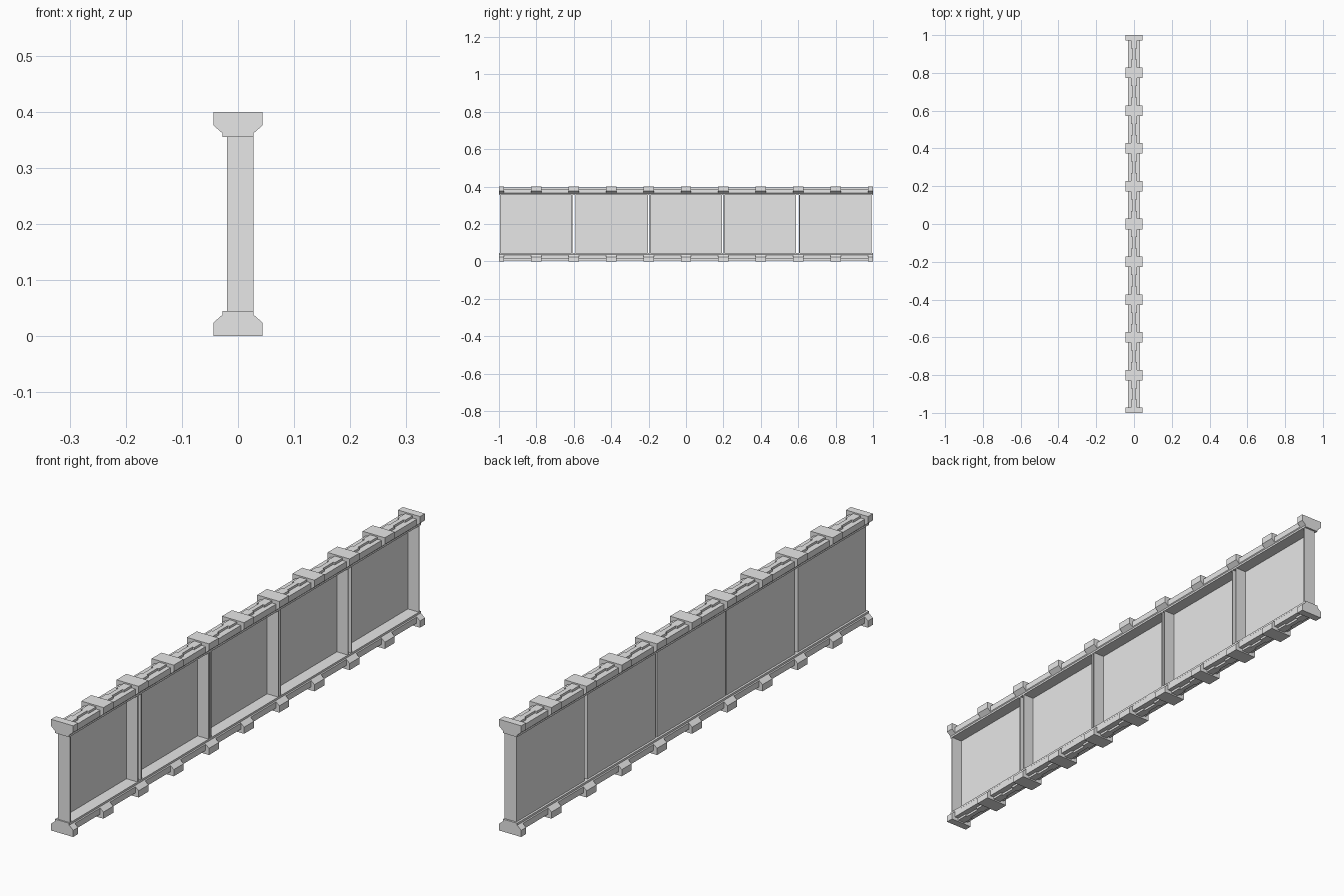
import bpy
import bmesh

if "Cube" in bpy.data.objects:
    bpy.data.objects.remove(bpy.data.objects["Cube"], do_unlink=True)

HEIGHT = 0.4

# One plain grey for the whole wall
grey = bpy.data.materials.new("plain grey")
grey.use_nodes = True
grey.diffuse_color = (0.8, 0.8, 0.8, 1)
grey.node_tree.nodes["Principled BSDF"].inputs["Base Color"].default_value = (0.8, 0.8, 0.8, 1)


def extrude_profile(name, points, start, end, vertical=False):
    """Extrude an x/z outline along y, or an x/y outline along z."""
    def place(a, b, t):
        return (a, b, t) if vertical else (a, t, b)

    bm = bmesh.new()
    rings = [[bm.verts.new(place(a, b, t)) for a, b in points] for t in (start, end)]
    bm.faces.new(rings[0])
    bm.faces.new(rings[1])
    for i in range(len(points)):
        j = (i + 1) % len(points)
        bm.faces.new((rings[0][i], rings[0][j], rings[1][j], rings[1][i]))
    bmesh.ops.recalc_face_normals(bm, faces=bm.faces)
    mesh = bpy.data.meshes.new(name)
    bm.to_mesh(mesh)
    bm.free()
    mesh.materials.append(grey)
    obj = bpy.data.objects.new(name, mesh)
    bpy.context.collection.objects.link(obj)
    return obj


def symmetric(half):
    """Close a right-hand outline with its reflection in x."""
    return half + [(-x, z) for x, z in reversed(half)]


def rail_part(name, half, start, end):
    """Make the part on the top rail and its flipped copy on the bottom rail."""
    outline = symmetric(half)
    extrude_profile("top_" + name, outline, start, end)
    extrude_profile("bottom_" + name, [(x, HEIGHT - z) for x, z in outline], start, end)


# Rails running the full length
rail_part("rail", [(0.028, 0.355), (0.028, 0.362), (0.031, 0.365), (0.031, 0.387)], -0.995, 0.995)

# Clamp blocks with sloping shoulders, cut in half at both ends
block = [(0.028, 0.355), (0.028, 0.362), (0.044, 0.376), (0.044, HEIGHT)]
HALF_BLOCK = 0.028
for i in range(11):
    y = -1 + i * 0.2
    rail_part("block", block, max(-1, y - HALF_BLOCK), min(1, y + HALF_BLOCK))

# Ridges between the blocks, narrower in the middle
for i in range(10):
    y = -0.9 + i * 0.2
    for width, a, b in ((0.015, -0.08, -0.03), (0.008, -0.03, 0.03), (0.015, 0.03, 0.08)):
        rail_part("ridge", [(width, 0.38), (width, 0.395)], y + a, y + b)

# Five channel panels: thin back sheet with a deep flange at each side
BACK, FRONT, SHEET = -0.02, 0.028, 0.004
LENGTH = 0.388
y = -0.995
for gap in (0.016, 0.008, 0.008, 0.016, 0):
    end = y + LENGTH
    channel = [(BACK, y), (FRONT, y), (FRONT, y + SHEET), (BACK + SHEET, y + SHEET),
               (BACK + SHEET, end - SHEET), (FRONT, end - SHEET), (FRONT, end), (BACK, end)]
    extrude_profile("channel_panel", channel, 0.04, 0.36, vertical=True)
    y = end + gap
